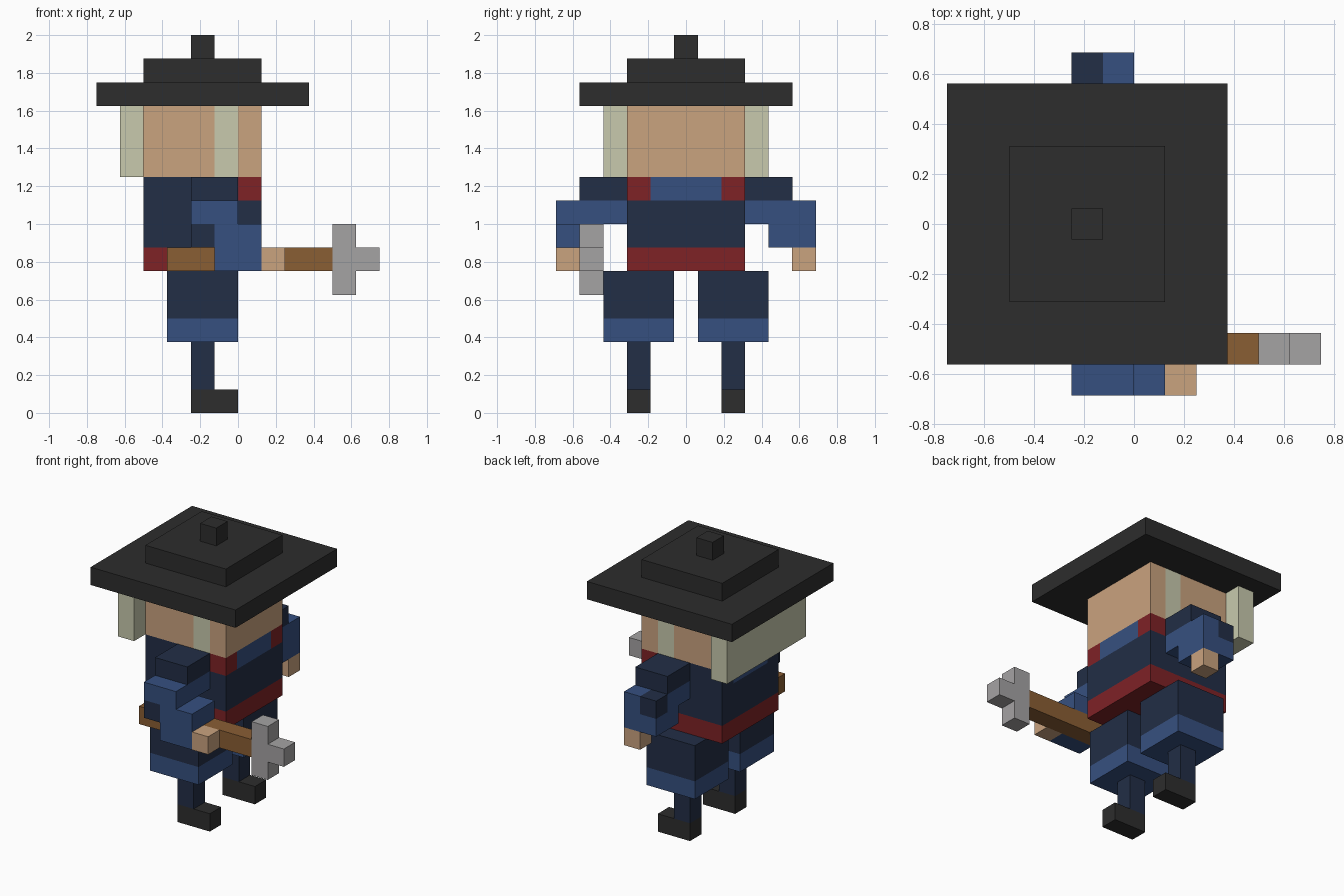
import bpy, bmesh

if "Cube" in bpy.data.objects:
    bpy.data.objects.remove(bpy.data.objects["Cube"])

U = 0.125  # block size; y sits on half blocks


def material(name, r, g, b):
    def lin(c):
        c /= 255
        return c / 12.92 if c <= 0.04045 else ((c + 0.055) / 1.055) ** 2.4
    m = bpy.data.materials.new(name)
    m.diffuse_color = (lin(r), lin(g), lin(b), 1)
    m.use_nodes = True
    m.node_tree.nodes["Principled BSDF"].inputs["Base Color"].default_value = m.diffuse_color
    return m


BLACK = material("black", 45, 45, 45)
SKIN = material("skin tan", 202, 163, 127)
HAIR = material("pale grey green", 200, 202, 174)
NAVY = material("navy", 34, 46, 70)
BLUE = material("blue", 54, 80, 128)
RED = material("dark red", 126, 34, 38)
BROWN = material("wood brown", 138, 94, 52)
STEEL = material("steel grey", 165, 163, 164)


def part(name, mat, *boxes):
    """One object made of boxes (x0, x1, y0, y1, z0, z1) in block units."""
    bm = bmesh.new()
    for x0, x1, y0, y1, z0, z1 in boxes:
        verts = bmesh.ops.create_cube(bm, size=1)["verts"]
        for v in verts:
            v.co.x = U * (x1 if v.co.x > 0 else x0)
            v.co.y = U * (y1 if v.co.y > 0 else y0)
            v.co.z = U * (z1 if v.co.z > 0 else z0)
    me = bpy.data.meshes.new(name)
    bm.to_mesh(me)
    bm.free()
    me.materials.append(mat)
    ob = bpy.data.objects.new(name, me)
    bpy.context.collection.objects.link(ob)
    return ob


def pair(name, mat, x0, x1, y0, y1, z0, z1):
    """The same box on both sides of y = 0."""
    part("left_" + name, mat, (x0, x1, y0, y1, z0, z1))
    part("right_" + name, mat, (x0, x1, -y1, -y0, z0, z1))


# Stepped hat
part("hat_brim", BLACK, (-6, 3, -4.5, 4.5, 13, 14))
part("hat_crown", BLACK, (-4, 1, -2.5, 2.5, 14, 15))
part("hat_knob", BLACK, (-2, -1, -0.5, 0.5, 15, 16))

# Head with flush sideburn band and back hair
part("head_back", SKIN, (-4, -1, -2.5, 2.5, 10, 13))
part("sideburns", HAIR, (-1, 0, -2.5, 2.5, 10, 13))
part("face", SKIN, (0, 1, -2.5, 2.5, 10, 13))
part("back_hair", HAIR, (-5, -4, -3.5, 3.5, 10, 13))

# Torso, collar and belt
part("torso", NAVY, (-4, 1, -2.5, 2.5, 7, 9))
part("belt", RED, (-4, 1, -2.5, 2.5, 6, 7))
part("shirt", BLUE, (-4, 1, -1.5, 1.5, 9, 10))
pair("shoulder_yoke", NAVY, -4, 0, 1.5, 2.5, 9, 10)
pair("collar", RED, 0, 1, 1.5, 2.5, 9, 10)

# Legs
pair("thigh", NAVY, -3, 0, 0.5, 3.5, 4, 6)
pair("trouser_hem", BLUE, -3, 0, 0.5, 3.5, 3, 4)
pair("shin", NAVY, -2, -1, 1.5, 2.5, 1, 3)
pair("shoe", BLACK, -2, 0, 1.5, 2.5, 0, 1)

# Arms: left hangs down, right reaches forward
pair("shoulder", NAVY, -2, 0, 2.5, 4.5, 9, 10)
part("left_sleeve", BLUE, (-2, 0, 2.5, 4.5, 8, 9), (-1, 0, 4.5, 5.5, 8, 9),
     (-2, 0, 3.5, 5.5, 7, 8))
part("left_elbow_patch", NAVY, (-2, -1, 4.5, 5.5, 8, 9))
part("left_hand", SKIN, (-1, 0, 4.5, 5.5, 6, 7))
part("right_sleeve", BLUE, (-2, 0, -5.5, -2.5, 8, 9), (-2, -1, -4.5, -3.5, 7, 8),
     (-1, 1, -5.5, -3.5, 7, 8), (-1, 1, -5.5, -4.5, 6, 7))
part("right_elbow_patch", NAVY, (-2, -1, -5.5, -4.5, 7, 8))
part("right_hand", SKIN, (1, 2, -5.5, -4.5, 6, 7))

# Pick hammer
part("tool_handle", BROWN, (-3, 4, -4.5, -3.5, 6, 7))
part("tool_head", STEEL, (4, 5, -4.5, -3.5, 5, 8), (5, 6, -4.5, -3.5, 6, 7))
